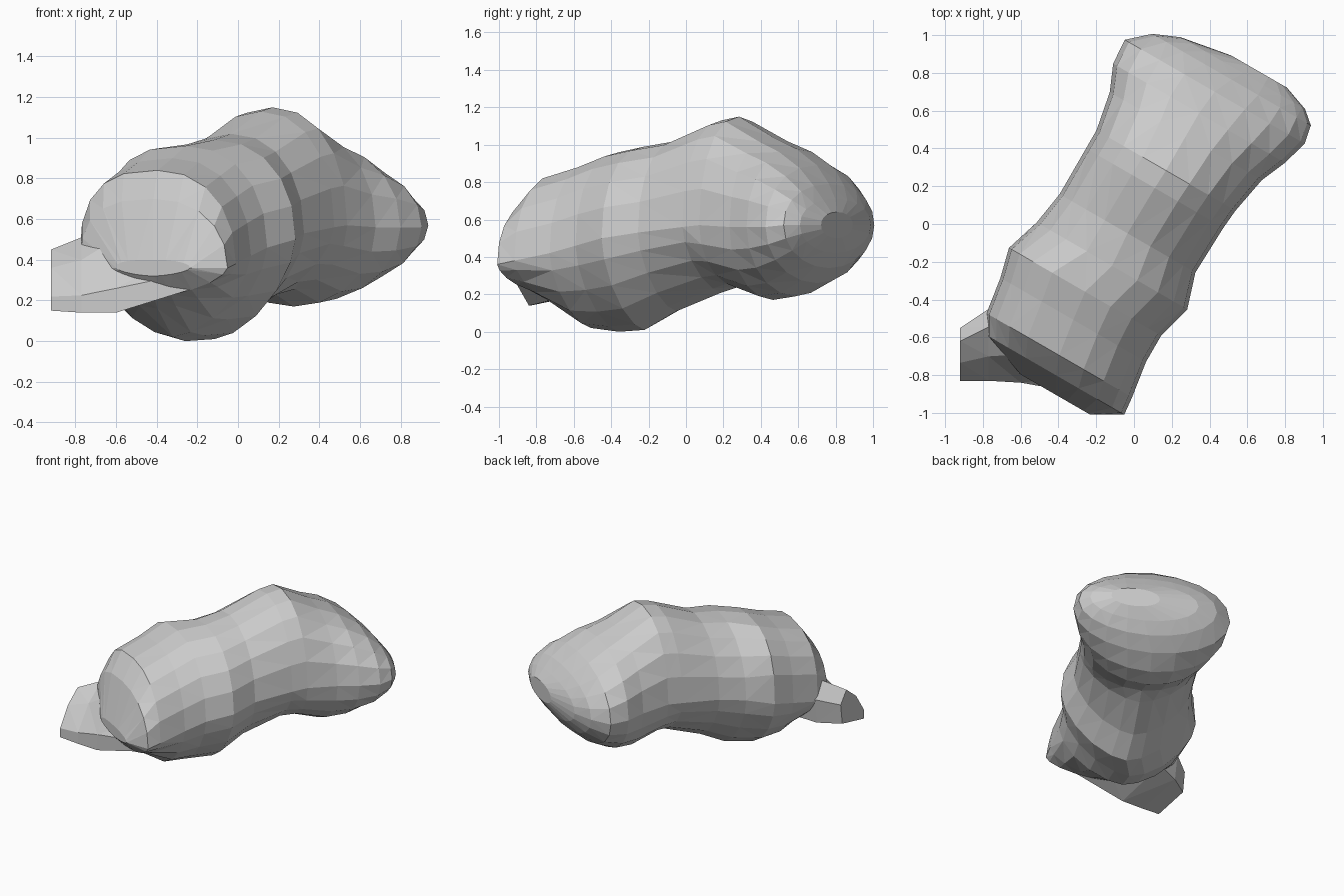
import bpy, bmesh, math

if "Cube" in bpy.data.objects:
    bpy.data.objects.remove(bpy.data.objects["Cube"])


def loft(name, rings):
    """Skin a list of equal-length point rings, capping both ends."""
    bm = bmesh.new()
    rows = [[bm.verts.new(p) for p in ring] for ring in rings]
    n = len(rows[0])
    for a, b in zip(rows, rows[1:]):
        for i in range(n):
            j = (i + 1) % n
            bm.faces.new((a[i], a[j], b[j], b[i]))
    bm.faces.new(rows[0])
    bm.faces.new(rows[-1])
    bmesh.ops.triangulate(bm, faces=bm.faces[:])
    bmesh.ops.recalc_face_normals(bm, faces=bm.faces[:])
    mesh = bpy.data.meshes.new(name)
    bm.to_mesh(mesh)
    bm.free()
    obj = bpy.data.objects.new(name, mesh)
    bpy.context.collection.objects.link(obj)
    return obj


AX, AY = math.cos(math.radians(60)), math.sin(math.radians(60))


def blob_ring(u, v0, v1, z0, side_z, z1, count=20):
    """Lopsided oval standing across the slanted body axis at distance u."""
    mid = (v0 + v1) / 2
    ring = []
    for i in range(count):
        a = 2 * math.pi * i / count
        c, s = math.cos(a), math.sin(a)
        if s < 0:
            n = 1.6 if u < 0.3 else 2.0
        else:
            n = 2.8 if (c < 0 and u < -0.4) else 2.15
        p, q = abs(c) ** (2 / n), abs(s) ** (2 / n)
        v = mid + ((v1 if c >= 0 else v0) - mid) * p
        z = side_z + ((z1 if s >= 0 else z0) - side_z) * q
        ring.append((AX * u + AY * v, AY * u - AX * v, z))
    return ring


# Main body: distance along axis, left, right, bottom, widest height, top
body_sections = [
    (-0.99, -.12, .30, .32, .36, .40),
    (-0.90, -.38, .46, .22, .36, .70),
    (-0.80, -.44, .45, .16, .38, .84),
    (-0.60, -.47, .42, .02, .42, .90),
    (-0.44, -.51, .42, .00, .46, .96),
    (-0.25, -.45, .47, .01, .50, .99),
    (-0.06, -.42, .41, .11, .53, 1.02),
    (0.22, -.42, .42, .21, .56, 1.13),
    (0.33, -.42, .43, .24, .57, 1.15),
    (0.54, -.46, .47, .17, .56, 1.04),
    (0.68, -.52, .53, .19, .56, .98),
    (0.82, -.53, .57, .26, .56, .89),
    (0.92, -.42, .55, .34, .57, .79),
    (0.98, -.28, .48, .42, .57, .71),
    (1.03, .00, .34, .50, .57, .64),
]
body = loft("lumpy_body", [blob_ring(*s) for s in body_sections])

# Stub: flat-ended outgrowth on the lower left, fading into the body
stub_profile = [(0, 0), (0, .23), (.34, .70), (.75, 1), (1, .70), (.93, .2)]
stub_sizes = [(-.92, -.83, -.55, .15, .45), (-.77, -.83, -.45, .14, .51),
              (-.60, -.84, -.40, .14, .66), (-.15, -.92, -.55, .28, .60)]
stub = loft("stub", [[(x, y0 + (y1 - y0) * u, z0 + (z1 - z0) * v)
                      for u, v in stub_profile]
                     for x, y0, y1, z0, z1 in stub_sizes])

# Merge the stub into the body
union = body.modifiers.new("merge_stub", 'BOOLEAN')
union.operation = 'UNION'
union.solver = 'EXACT'
union.object = stub
bpy.context.view_layer.objects.active = body
bpy.ops.object.modifier_apply(modifier=union.name)
bpy.data.objects.remove(stub)
